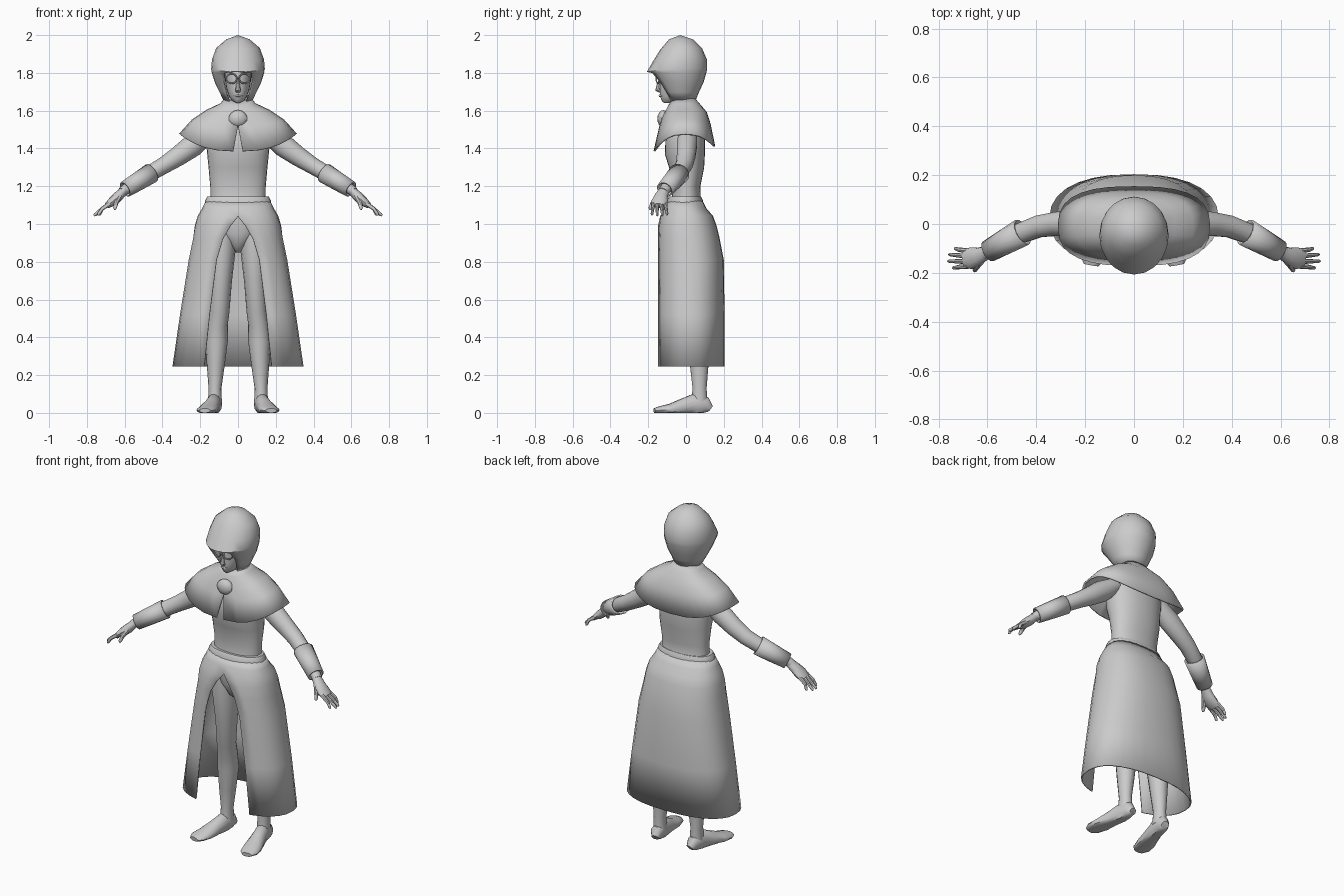
import bpy, bmesh, math
from mathutils import Vector


def finish(name, bm, mirror=False, thick=0, angle=42):
    """Clean the mesh, smooth it and add the modifiers."""
    bmesh.ops.remove_doubles(bm, verts=bm.verts, dist=0.0005)
    bmesh.ops.recalc_face_normals(bm, faces=bm.faces)
    me = bpy.data.meshes.new(name)
    bm.to_mesh(me)
    bm.free()
    for p in me.polygons:
        p.use_smooth = True
    me.set_sharp_from_angle(angle=math.radians(angle))
    ob = bpy.data.objects.new(name, me)
    bpy.context.collection.objects.link(ob)
    if mirror:
        ob.modifiers.new("mirror", 'MIRROR').use_mirror_merge = False
    if thick:
        m = ob.modifiers.new("thickness", 'SOLIDIFY')
        m.thickness, m.offset = thick, 0
    return ob


def skin(bm, rings, closed=True):
    """Join rows of points with quads."""
    vs = [[bm.verts.new(p) for p in r] for r in rings]
    n = len(vs[0])
    for a, b in zip(vs, vs[1:]):
        for i in range(n if closed else n - 1):
            j = (i + 1) % n
            bm.faces.new((a[i], a[j], b[j], b[i]))
    return vs


def garment(name, rows, n=28, e=1.0, thick=0, angle=42):
    """Rows: z side, z front, z back, half width, y front, y back, half opening."""
    bm, rings = bmesh.new(), []
    for zs, zf, zb, rx, yf, yb, gap in rows:
        a0 = math.asin(min(1, (gap / rx) ** (1 / e)))
        ring = []
        for i in range(n + 1):
            a = a0 + (2 * math.pi - 2 * a0) * i / n
            s, c = math.sin(a), math.cos(a)
            x = rx * math.copysign(abs(s) ** e, s) if abs(s) > 1e-6 else 0
            y = (yf + yb) / 2 - (yb - yf) / 2 * math.copysign(abs(c) ** e, c)
            z = zs + ((zf if c > 0 else zb) - zs) * c * c
            ring.append((x, y, z))
        rings.append(ring)
    skin(bm, rings, closed=False)
    return finish(name, bm, thick=thick, angle=angle)


def flat_rows(rows):
    return [(z, z, z, rx, yf, yb, 0) for z, rx, yf, yb in rows]


def tube(bm, pts, n=14, ref=(0, 1, 0), cap=True, floor=False):
    """Sweep ellipses along a path of x, y, z, side radius, other radius."""
    P = [Vector(p[:3]) for p in pts]
    rings = []
    for i, p in enumerate(pts):
        t = (P[min(i + 1, len(P) - 1)] - P[max(i - 1, 0)]).normalized()
        u = t.cross(Vector(ref)).normalized()
        v = u.cross(t)
        ring = []
        for k in range(n):
            a = 2 * math.pi * k / n
            q = P[i] + u * p[3] * math.cos(a) + v * p[4] * math.sin(a)
            if floor:
                q.z = max(q.z, 0)
            ring.append(q)
        rings.append(ring)
    vs = skin(bm, rings)
    if cap:
        bm.faces.new(vs[0])
        bm.faces.new(vs[-1])


# Hood with a pointed brim over the face opening
garment("hood", [
    (1.997, 1.997, 1.997, .0002, -.0302, -.0298, 0),
    (1.975, 1.975, 1.975, .06, -.088, .035, 0),
    (1.93, 1.92, 1.93, .113, -.135, .082, 0),
    (1.87, 1.86, 1.87, .135, -.172, .108, 0),
    (1.82, 1.805, 1.82, .139, -.204, .109, 0),
    (1.805, 1.80, 1.805, .137, -.198, .106, .07),
    (1.75, 1.75, 1.75, .12, -.16, .09, .073),
    (1.70, 1.70, 1.70, .096, -.125, .066, .062),
    (1.65, 1.65, 1.65, .072, -.09, .046, .045)], n=20, thick=.006, angle=35)

# Head inside the hood
garment("head", flat_rows([
    (1.64, .008, -.115, -.08), (1.65, .028, -.127, -.03), (1.675, .047, -.137, .02),
    (1.71, .06, -.138, .05), (1.76, .069, -.14, .06), (1.83, .07, -.14, .06),
    (1.90, .05, -.1, .04), (1.93, .005, -.03, -.02)]), n=20)

# Nose and lips
bm = bmesh.new()
tube(bm, [(0, -.135, 1.775, .007, .006), (0, -.145, 1.73, .01, .012),
          (0, -.15, 1.71, .015, .013), (0, -.137, 1.70, .012, .006)], 8)
tube(bm, [(-.024, -.128, 1.677, .002, .003), (0, -.139, 1.679, .007, .006),
          (.024, -.128, 1.677, .002, .003)], 8)
finish("nose_and_lips", bm)

# Round eyeglasses
bm = bmesh.new()
loop = [(.034 + .028 * math.cos(a), -.148 + .01 * math.cos(a), 1.77 + .026 * math.sin(a),
         .004, .004) for a in [2 * math.pi * k / 16 for k in range(17)]]
tube(bm, loop, 6, cap=False)
tube(bm, [(0, -.158, 1.775, .004, .004), (.008, -.157, 1.774, .004, .004)], 6)
finish("eyeglasses", bm, mirror=True)

# Shoulder cape, split at the front
garment("shoulder_cape", [
    (1.665, 1.65, 1.665, .066, -.075, .042, 0),
    (1.635, 1.615, 1.635, .09, -.095, .068, 0),
    (1.60, 1.57, 1.59, .165, -.118, .106, 0),
    (1.55, 1.51, 1.53, .24, -.138, .125, .002),
    (1.475, 1.385, 1.41, .308, -.167, .15, .025)], e=.75, thick=.01)

# Brooch
bm = bmesh.new()
bmesh.ops.create_uvsphere(bm, u_segments=10, v_segments=8, radius=1)
bmesh.ops.scale(bm, verts=bm.verts, vec=(.052, .032, .046))
bmesh.ops.translate(bm, verts=bm.verts, vec=(0, -.12, 1.557))
finish("brooch", bm)

# Torso from crotch to neck
garment("torso", flat_rows([
    (.85, .012, -.02, .04), (.88, .04, -.06, .07), (.95, .11, -.085, .11),
    (1.05, .15, -.09, .11), (1.14, .146, -.075, .078), (1.2, .147, -.07, .076),
    (1.3, .156, -.09, .096), (1.37, .163, -.112, .1), (1.46, .172, -.108, .1),
    (1.53, .14, -.08, .085), (1.58, .075, -.055, .055), (1.68, .055, -.06, .035)]), e=.9)

# Belt
garment("belt", flat_rows([(1.10, .176, -.104, .092), (1.125, .174, -.102, .09),
                           (1.145, .163, -.09, .08), (1.145, .145, -.076, .076)]), e=.9)

# Long skirt with a front slit
garment("skirt", [(z, z, z, rx, yf, yb, g) for z, rx, yf, yb, g in [
    (1.12, .168, -.095, .085, 0), (1.08, .187, -.115, .105, 0),
    (1.04, .21, -.133, .14, 0), (.99, .225, -.145, .158, .04),
    (.92, .235, -.151, .175, .08), (.81, .257, -.156, .196, .113),
    (.52, .303, -.16, .2, .15), (.245, .343, -.162, .2, .178)]], n=24, e=.85, thick=.008)

# Legs
bm = bmesh.new()
tube(bm, [(.08, .02, 1.05, .07, .085), (.085, .01, .88, .074, .09),
          (.09, .02, .7, .058, .07), (.098, .03, .54, .053, .056),
          (.108, .055, .47, .054, .058), (.113, .068, .38, .059, .062),
          (.118, .07, .25, .047, .05),
          (.122, .072, .13, .034, .038), (.122, .07, .05, .037, .045)])
finish("leg", bm, mirror=True)

# Feet, turned slightly outward
bm = bmesh.new()
tube(bm, [(.115, .128, .022, .022, .02), (.12, .105, .04, .036, .045),
          (.126, .05, .045, .037, .06), (.142, -.02, .03, .044, .045),
          (.158, -.085, .018, .053, .03), (.171, -.14, .015, .05, .02),
          (.176, -.168, .012, .03, .012)], ref=(0, 0, 1), floor=True)
finish("foot", bm, mirror=True)

# Arms
bm = bmesh.new()
tube(bm, [(.15, .01, 1.48, .045, .05), (.24, .005, 1.415, .06, .055),
          (.32, 0, 1.357, .052, .05), (.39, -.01, 1.312, .045, .046),
          (.47, -.04, 1.265, .042, .042), (.54, -.08, 1.222, .034, .035),
          (.615, -.122, 1.17, .024, .028)])
finish("arm", bm, mirror=True)

# Bracers
bm = bmesh.new()
tube(bm, [(.458, -.034, 1.27, .05, .054), (.53, -.074, 1.225, .045, .048),
          (.597, -.112, 1.184, .04, .042)], cap=False)
finish("bracer", bm, mirror=True, thick=.008)

# Hands with four fingers and a thumb
bm = bmesh.new()
tube(bm, [(.6, -.115, 1.18, .022, .027), (.635, -.132, 1.145, .027, .036),
          (.665, -.14, 1.118, .025, .045), (.695, -.142, 1.096, .015, .039)], 12)
for y0, y1, tip, low in [(-.11, -.1, .735, .004), (-.132, -.125, .758, 0),
                         (-.154, -.152, .762, 0), (-.173, -.18, .742, .003)]:
    tube(bm, [(.68, y0, 1.108, .012, .011), (.72, (y0 + y1) / 2, 1.08, .01, .009),
              (tip - .004, y1, 1.049 + low, .008, .007),
              (tip, y1, 1.043 + low, .004, .003)], 8)
tube(bm, [(.625, -.148, 1.15, .016, .016), (.645, -.175, 1.112, .013, .013),
          (.652, -.19, 1.083, .009, .009), (.653, -.193, 1.076, .004, .004)], 8,
     ref=(1, 0, 0))
finish("hand", bm, mirror=True)
